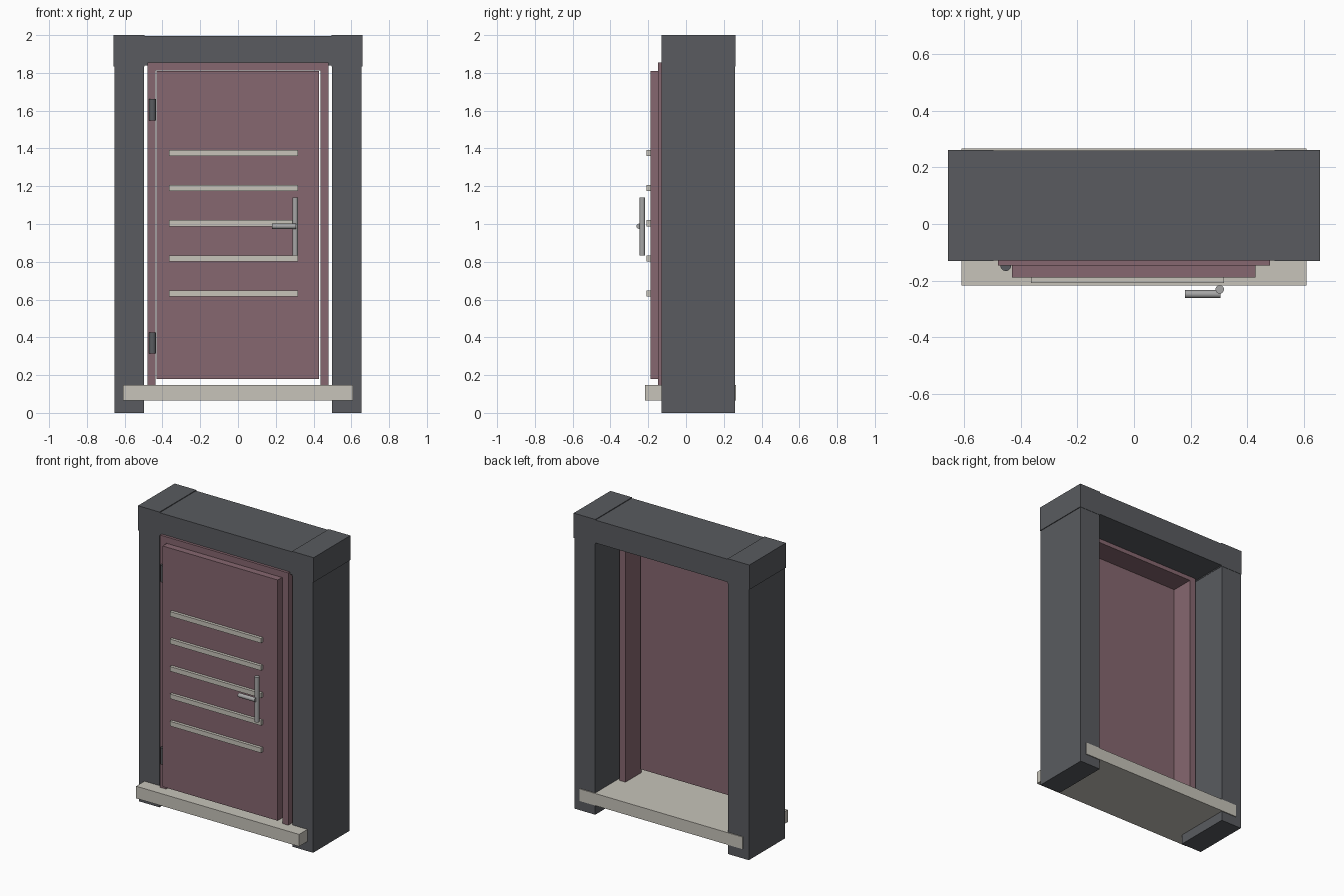
import bpy
from math import pi

if "Cube" in bpy.data.objects:
    bpy.data.objects.remove(bpy.data.objects["Cube"])


def material(name, r, g, b):
    m = bpy.data.materials.new(name)
    m.diffuse_color = (r, g, b, 1)
    m.use_nodes = True
    m.node_tree.nodes["Principled BSDF"].inputs["Base Color"].default_value = m.diffuse_color
    return m


DARK = material("dark_grey", 0.10, 0.105, 0.115)
RED = material("dusty_red", 0.24, 0.135, 0.16)
STONE = material("pale_stone", 0.57, 0.55, 0.49)
METAL = material("metal", 0.38, 0.38, 0.38)


def box(name, x, y, z, mat):
    """Box from (min, max) ranges on each axis."""
    lo, hi = zip(x, y, z)
    bpy.ops.mesh.primitive_cube_add(size=1, location=[(a + b) / 2 for a, b in zip(lo, hi)])
    o = bpy.context.object
    o.name = name
    o.scale = [b - a for a, b in zip(lo, hi)]
    bpy.ops.object.transform_apply(location=False, rotation=False, scale=True)
    o.data.materials.append(mat)
    return o


def rod(name, loc, radius, length, mat, rot=(0, 0, 0)):
    bpy.ops.mesh.primitive_cylinder_add(vertices=24, radius=radius, depth=length,
                                        location=loc, rotation=rot)
    o = bpy.context.object
    o.name = name
    o.data.materials.append(mat)
    bpy.ops.object.shade_smooth_by_angle()
    return o


# Surround: posts, corner blocks and door jambs on both sides
for side, s in (("left", -1), ("right", 1)):
    def span(a, b):
        return sorted((s * a, s * b))
    box(side + "_post", span(0.498, 0.653), (-0.129, 0.26), (0, 1.833), DARK)
    box(side + "_corner_block", span(0.496, 0.658), (-0.131, 0.262), (1.833, 2.0), DARK)
    box(side + "_jamb", span(0.436, 0.48), (-0.147, 0.025), (0.14, 1.855), RED)

# Lintel, jamb head and threshold
box("lintel", (-0.496, 0.496), (-0.129, 0.26), (1.84, 1.995), DARK)
box("jamb_head", (-0.436, 0.436), (-0.147, 0.025), (1.812, 1.855), RED)
box("threshold", (-0.61, 0.61), (-0.218, 0.266), (0.065, 0.147), STONE)

# Door leaf with five raised strips
box("door_leaf", (-0.432, 0.43), (-0.189, -0.125), (0.18, 1.81), RED)
for i, z in enumerate((0.633, 0.818, 1.004, 1.19, 1.376)):
    box(f"door_strip_{i + 1}", (-0.364, 0.318), (-0.209, -0.187), (z - 0.016, z + 0.016), STONE)

# Hinges
for name, z in (("lower_hinge", 0.37), ("upper_hinge", 1.605)):
    rod(name, (-0.453, -0.147, z), 0.019, 0.112, DARK)

# Handle: upright bar and lever
rod("handle_bar", (0.303, -0.231, 0.987), 0.015, 0.305, METAL)
rod("handle_lever", (0.243, -0.248, 0.988), 0.014, 0.126, METAL, (0, pi / 2, 0))
